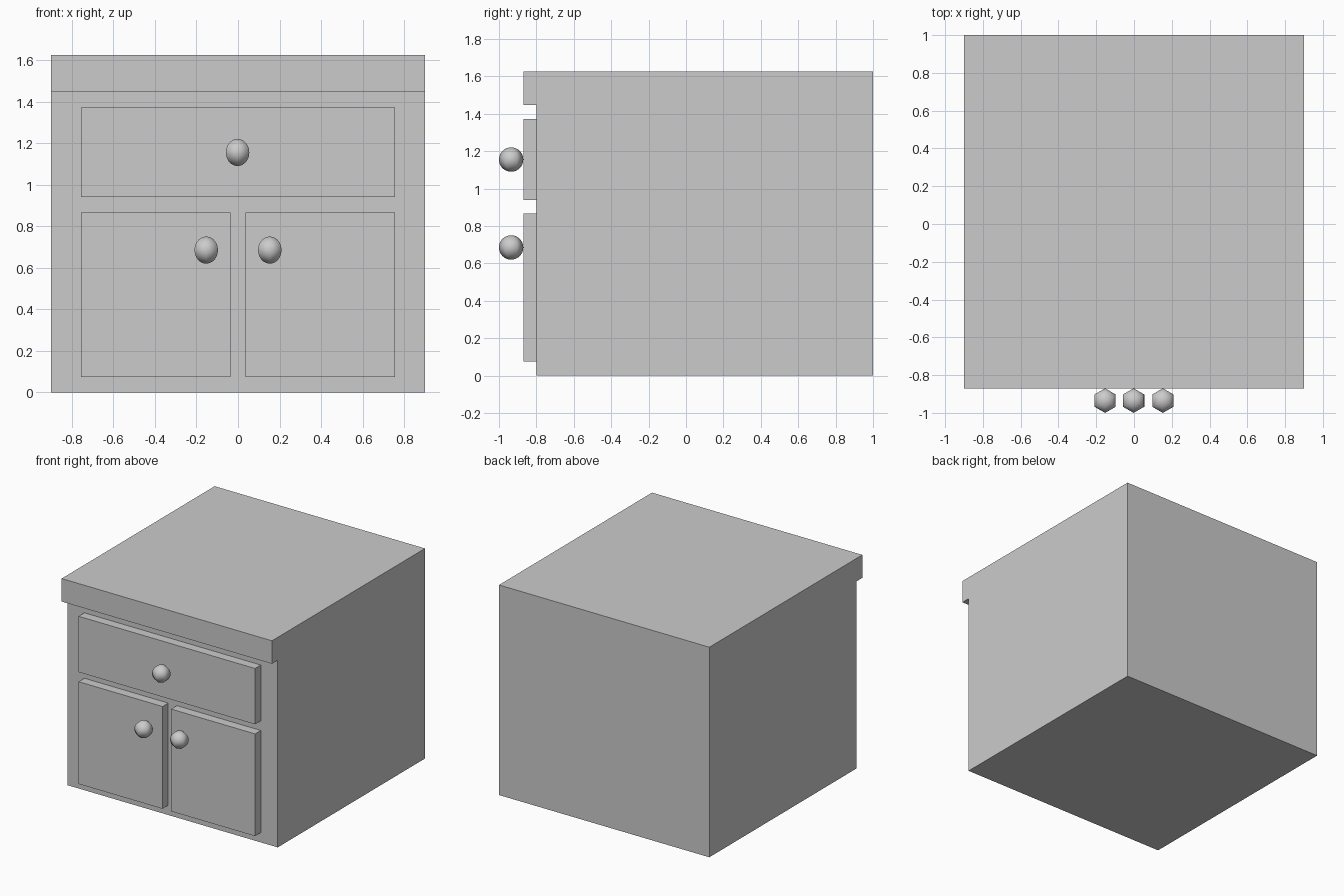
import bpy, bmesh

if "Cube" in bpy.data.objects:
    bpy.data.objects.remove(bpy.data.objects["Cube"])

FRONT, FACE = -0.8, -0.87   # carcass front, panel front
KNOB_R = 0.065


def finish(name, bm):
    bmesh.ops.recalc_face_normals(bm, faces=bm.faces)
    mesh = bpy.data.meshes.new(name)
    bm.to_mesh(mesh)
    bm.free()
    ob = bpy.data.objects.new(name, mesh)
    bpy.context.collection.objects.link(ob)
    return ob


def prism(name, profile, x0, x1):
    """Extrude a (y, z) side profile from x0 to x1."""
    bm = bmesh.new()
    face = bm.faces.new([bm.verts.new((x0, y, z)) for y, z in profile])
    ext = bmesh.ops.extrude_face_region(bm, geom=[face])["geom"]
    verts = [v for v in ext if isinstance(v, bmesh.types.BMVert)]
    bmesh.ops.translate(bm, verts=verts, vec=(x1 - x0, 0, 0))
    return finish(name, bm)


def panel(name, x0, x1, z0, z1):
    return prism(name, [(FACE, z0), (FRONT, z0), (FRONT, z1), (FACE, z1)], x0, x1)


def knob(name, x, z):
    # six-sided around the vertical, finely ringed, corner towards the front
    bm = bmesh.new()
    bmesh.ops.create_uvsphere(bm, u_segments=6, v_segments=32, radius=KNOB_R)
    ob = finish(name, bm)
    ob.location = (x, FACE - KNOB_R, z)
    for p in ob.data.polygons:
        p.use_smooth = True
    return ob


# Carcass with overhanging top lip
prism("cabinet_body", [(FRONT, 0), (1, 0), (1, 1.625), (FACE, 1.625),
                       (FACE, 1.447), (FRONT, 1.447)], -0.9, 0.9)

# Drawer
panel("drawer_front", -0.755, 0.755, 0.94, 1.372)
knob("drawer_knob", -0.002, 1.155)

# Pair of doors
for side, s in (("left", -1), ("right", 1)):
    panel(side + "_door", *sorted((s * 0.037, s * 0.755)), 0.075, 0.866)
    knob(side + "_door_knob", s * 0.153, 0.685)
